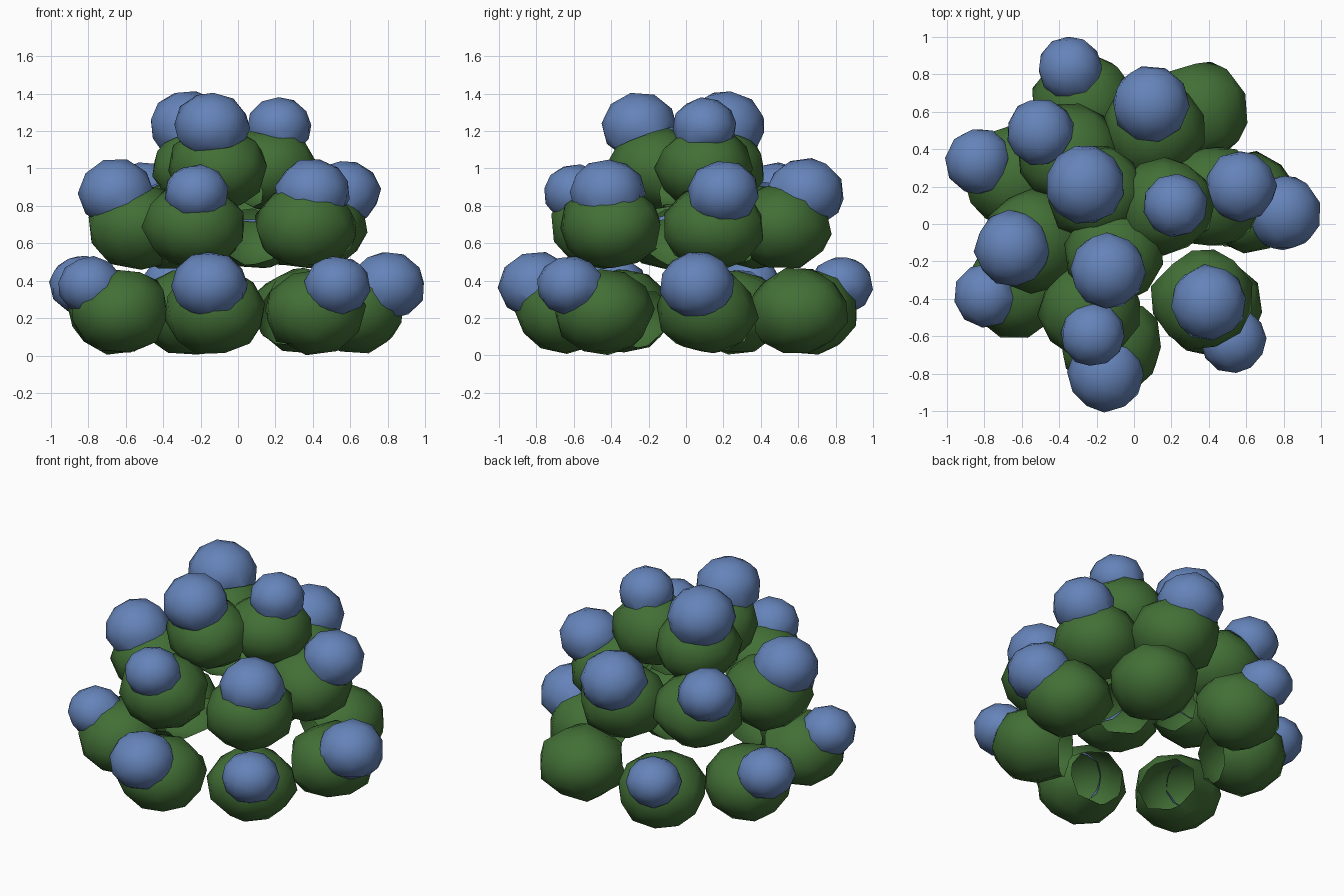
import bpy, bmesh, math, random
from mathutils import Vector, Euler

if "Cube" in bpy.data.objects:
    bpy.data.objects.remove(bpy.data.objects["Cube"])

random.seed(11)


def material(name, rgb):
    m = bpy.data.materials.new(name)
    m.diffuse_color = (*rgb, 1)
    m.use_nodes = True
    m.node_tree.nodes["Principled BSDF"].inputs["Base Color"].default_value = m.diffuse_color
    return m


LEAF = material("leaf green", (0.055, 0.16, 0.037))
BLOOM = material("flower blue", (0.13, 0.23, 0.49))


def dome(name, centre, radius, axis, keep, squash, mat, jitter):
    """Low-poly ball shell, cut open on the side facing away from axis."""
    bm = bmesh.new()
    bmesh.ops.create_icosphere(bm, subdivisions=2, radius=1)
    spin = Euler([random.uniform(0, math.tau) for _ in range(3)]).to_matrix()
    axis = axis.normalized()
    for v in bm.verts:
        v.co = spin @ v.co
    bmesh.ops.bisect_plane(bm, geom=bm.verts[:] + bm.edges[:] + bm.faces[:],
                           dist=0.01, plane_co=axis * keep, plane_no=axis,
                           clear_inner=True)
    for v in bm.verts:
        p = v.co * radius * random.uniform(1 - jitter, 1 + jitter)
        v.co = centre + Vector((p.x, p.y, p.z * squash))
        v.co.z = max(v.co.z, 0)
    for f in bm.faces:
        f.smooth = True
    mesh = bpy.data.meshes.new(name)
    bm.to_mesh(mesh)
    bm.free()
    mesh.materials.append(mat)
    bpy.context.collection.objects.link(bpy.data.objects.new(name, mesh))


# Each tier: leaf height, flower height, upward tilt, leaf radius,
# then rows of leaf x, y and flower x, y, radius
TIERS = {
    "lower": (0.235, 0.375, 0.25, 0.272, [
        (0.62, 0.11, 0.80, 0.06, 0.20),
        (0.35, 0.60, 0, 0, 0),              # leaves without a flower
        (-0.28, 0.65, -0.34, 0.83, 0.17),
        (-0.64, 0.25, -0.83, 0.335, 0.175),
        (-0.63, -0.34, -0.79, -0.38, 0.17),
        (-0.12, -0.64, -0.15, -0.80, 0.20),
        (0.41, -0.44, 0.53, -0.62, 0.175)]),
    "middle": (0.69, 0.87, 0.35, 0.275, [
        (0.42, 0.15, 0.57, 0.20, 0.19),
        (0.10, 0.51, 0.09, 0.64, 0.205),
        (-0.35, 0.37, -0.50, 0.49, 0.18),
        (-0.54, -0.09, -0.65, -0.13, 0.20),
        (-0.23, -0.45, -0.22, -0.59, 0.17),
        (0.36, -0.40, 0.40, -0.42, 0.20)]),
    "upper": (1.0, 1.225, 0.5, 0.265, [
        (0.16, 0.10, 0.22, 0.10, 0.17),
        (-0.20, 0.16, -0.26, 0.21, 0.21),
        (-0.11, -0.16, -0.14, -0.25, 0.20)]),
}

for tier, (leaf_z, flower_z, tilt, leaf_r, rows) in TIERS.items():
    for lx, ly, fx, fy, fr in rows:
        # Leaf clump, a hollow shell opening toward the middle of the bush
        leaf = Vector((lx, ly, leaf_z))
        out = Vector((lx, ly, 0)).normalized() + Vector((0, 0, tilt))
        dome(tier + "_leaf_clump", leaf, leaf_r, out, -0.7, 0.85, LEAF, 0.05)
        # Flower head, resting on the outer top of its leaf clump
        if fr:
            flower = Vector((fx, fy, flower_z))
            dome(tier + "_flower_head", flower, fr * 1.02, flower - leaf,
                 -0.4, 0.9, BLOOM, 0.02)
